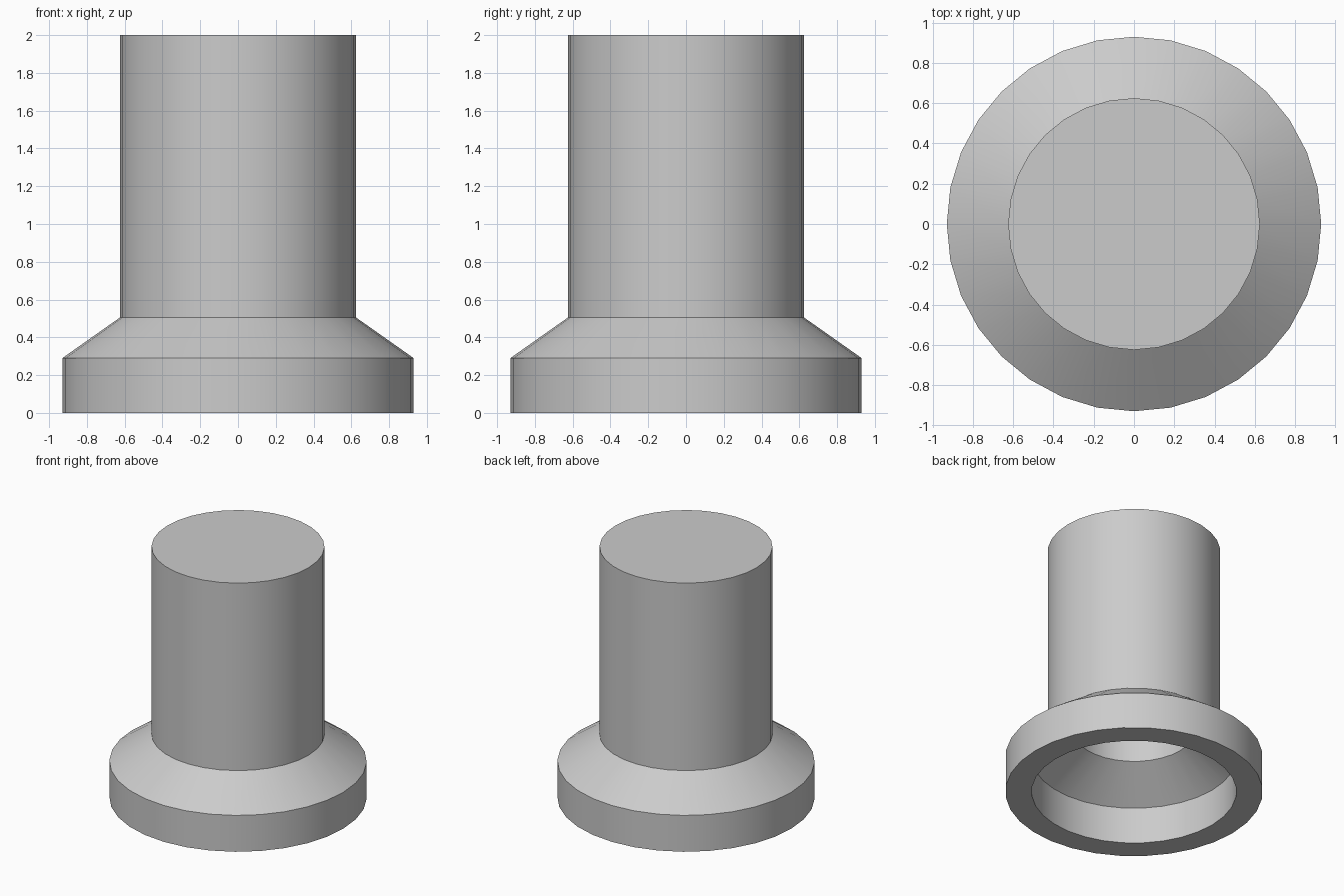
import bpy
import bmesh
import math
from mathutils import Matrix

SIDES = 32
WALL = 0.19

cube = bpy.data.objects.get("Cube")
if cube:
    bpy.data.objects.remove(cube, do_unlink=True)

# Single grey material
grey = bpy.data.materials.new("light grey")
grey.use_nodes = True
colour = (0.6, 0.6, 0.6, 1)
grey.diffuse_color = colour
grey.node_tree.nodes["Principled BSDF"].inputs["Base Color"].default_value = colour

# Outer wall from the foot up, and the inner wall one wall thickness inside it
outer = [(0.93, 0), (0.93, 0.29), (0.625, 0.505), (0.625, 2)]
inner = [(r - WALL, z) for r, z in outer[:3]] + [(0.625 - WALL, 2 - WALL)]


def ring(bm, radius, height):
    return bmesh.ops.create_circle(
        bm, segments=SIDES, radius=radius,
        matrix=Matrix.Translation((0, 0, height)))["verts"]


def bridge(bm, low, high):
    for i in range(SIDES):
        j = (i + 1) % SIDES
        bm.faces.new((low[i], low[j], high[j], high[i]))


# Flanged tube: closed at the top, open and hollow at the foot
bm = bmesh.new()
rings = [ring(bm, r, z) for r, z in inner[::-1] + outer]
for low, high in zip(rings, rings[1:]):
    bridge(bm, low, high)
for end in (rings[0], rings[-1]):
    bm.faces.new(end)
bmesh.ops.recalc_face_normals(bm, faces=bm.faces)

mesh = bpy.data.meshes.new("flanged_tube")
bm.to_mesh(mesh)
bm.free()
mesh.materials.append(grey)
tube = bpy.data.objects.new("flanged_tube", mesh)
bpy.context.collection.objects.link(tube)

# Smooth round walls with crisp rims
bpy.ops.object.select_all(action="DESELECT")
tube.select_set(True)
bpy.context.view_layer.objects.active = tube
bpy.ops.object.shade_smooth_by_angle(angle=math.radians(30))
